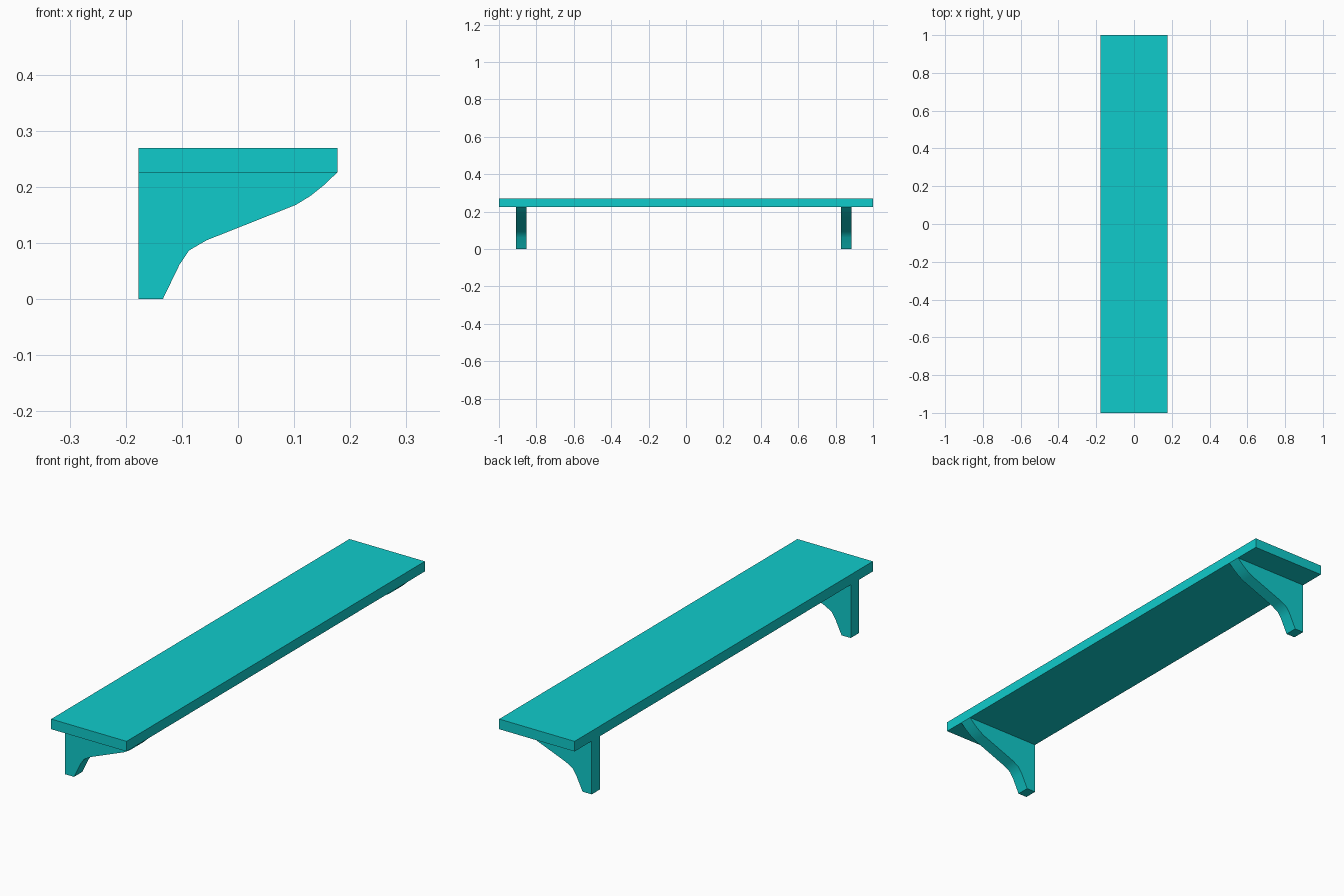
import bpy
import bmesh
from math import radians

if "Cube" in bpy.data.objects:
    bpy.data.objects.remove(bpy.data.objects["Cube"])

teal = bpy.data.materials.new("teal")
teal.diffuse_color = (0.005, 0.6, 0.6, 1)
teal.use_nodes = True
teal.node_tree.nodes["Principled BSDF"].inputs["Base Color"].default_value = teal.diffuse_color


def extrude_profile(name, profile, y0, y1):
    """Extrude an (x, z) outline from y0 to y1."""
    bm = bmesh.new()
    face = bm.faces.new([bm.verts.new((x, y0, z)) for x, z in profile])
    ext = bmesh.ops.extrude_face_region(bm, geom=[face])["geom"]
    verts = [g for g in ext if isinstance(g, bmesh.types.BMVert)]
    bmesh.ops.translate(bm, vec=(0, y1 - y0, 0), verts=verts)
    bmesh.ops.recalc_face_normals(bm, faces=bm.faces[:])
    mesh = bpy.data.meshes.new(name)
    bm.to_mesh(mesh)
    bm.free()
    mesh.materials.append(teal)
    obj = bpy.data.objects.new(name, mesh)
    bpy.context.collection.objects.link(obj)
    bpy.ops.object.select_all(action='DESELECT')
    obj.select_set(True)
    bpy.context.view_layer.objects.active = obj
    bpy.ops.object.shade_smooth_by_angle(angle=radians(30))
    return obj


HALF, UNDER, TOP = 0.177, 0.226, 0.269

# Shelf board
extrude_profile("shelf_board", [(-HALF, UNDER), (HALF, UNDER), (HALF, TOP), (-HALF, TOP)], -1, 1)

# Two S-curved brackets below the board
bracket = [(-HALF, 0), (-0.134, 0), (-0.104, 0.062), (-0.087, 0.087), (-0.056, 0.105),
           (0.103, 0.168), (0.129, 0.184), (0.154, 0.204), (HALF, UNDER), (-HALF, UNDER)]
for name, y in (("front_bracket", -0.88), ("back_bracket", 0.857)):
    extrude_profile(name, bracket, y - 0.028, y + 0.028)
